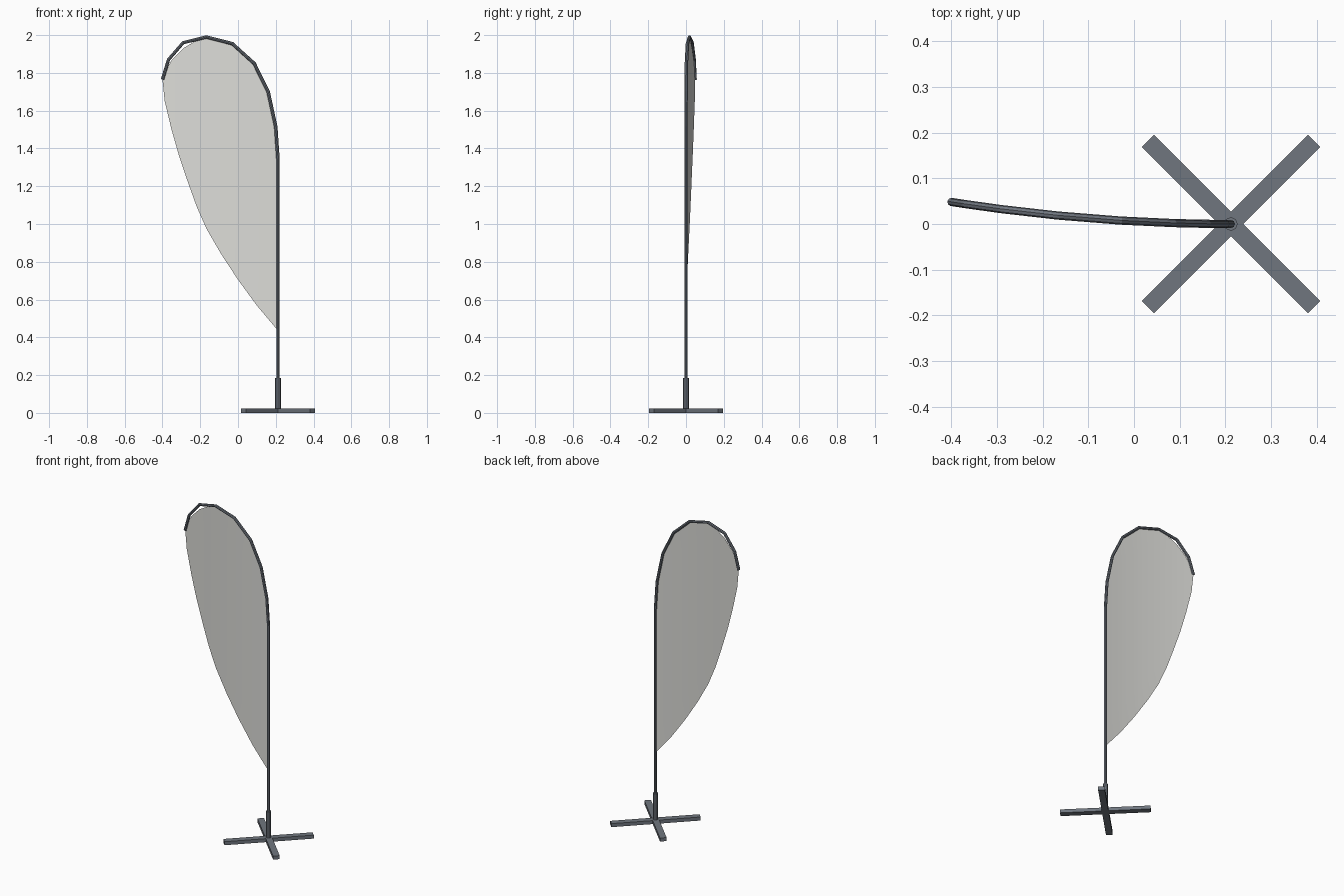
import bpy
import bmesh
import math

cube = bpy.data.objects.get("Cube")
if cube:
    bpy.data.objects.remove(cube, do_unlink=True)

POLE_X = 0.212


def material(name, rgb):
    mat = bpy.data.materials.new(name)
    mat.use_nodes = True
    mat.diffuse_color = (*rgb, 1)
    mat.node_tree.nodes["Principled BSDF"].inputs["Base Color"].default_value = (*rgb, 1)
    return mat


metal = material("slate metal", (0.16, 0.18, 0.21))
cloth = material("off white cloth", (0.72, 0.72, 0.69))


def bow(x):
    """Backward sweep of the flag and pole tip, growing away from the pole."""
    return 0.048 * (max(0, POLE_X - x) / 0.61) ** 2


def height_at(path, x):
    """Linear height along a path of (x, z) points sorted by falling x."""
    for (x0, z0), (x1, z1) in zip(path, path[1:]):
        if x >= x1:
            return z0 + (z1 - z0) * (x0 - x) / (x0 - x1)
    return path[-1][1]


# Pole: straight shaft that bends over at the top
arc = [(POLE_X, 1.34), (0.2, 1.515), (0.16, 1.7), (0.086, 1.85), (-0.03, 1.955),
       (-0.167, 1.99), (-0.29, 1.96), (-0.368, 1.87), (-0.4, 1.765)]
path = [(POLE_X, 0.02)] + arc
curve = bpy.data.curves.new("pole", "CURVE")
curve.dimensions = "3D"
curve.bevel_depth = 0.009
curve.bevel_resolution = 2
curve.use_fill_caps = True
spline = curve.splines.new("POLY")
spline.points.add(len(path) - 1)
for point, (x, z) in zip(spline.points, path):
    point.co = (x, bow(x), z, 1)
spline.use_smooth = False
curve.materials.append(metal)
pole = bpy.data.objects.new("pole", curve)
bpy.context.collection.objects.link(pole)
bpy.context.view_layer.objects.active = pole
pole.select_set(True)
bpy.ops.object.convert(target="MESH")

# Flag: bowed sheet strung between the bent pole and a curved free edge
top_edge = arc[:6] + [(-0.22, 1.972), (-0.29, 1.93), (-0.35, 1.87),
                      (-0.385, 1.81), (-0.4, 1.765)]
free_edge = [(POLE_X, 0.435), (0.1, 0.568), (0, 0.705), (-0.09, 0.842), (-0.167, 0.975),
             (-0.22, 1.095), (-0.27, 1.235), (-0.315, 1.37), (-0.352, 1.5),
             (-0.388, 1.65), (-0.4, 1.765)]
columns = sorted({x for x, z in top_edge + free_edge}, reverse=True)
ROWS = 8
bm = bmesh.new()
grid = []
for x in columns:
    low, high = height_at(free_edge, x), height_at(top_edge, x)
    grid.append([bm.verts.new((x, bow(x), low + (high - low) * i / ROWS))
                 for i in range(ROWS + 1)])
for a, b in zip(grid, grid[1:]):
    for i in range(ROWS):
        bm.faces.new((a[i], a[i + 1], b[i + 1], b[i]))
bmesh.ops.remove_doubles(bm, verts=bm.verts, dist=0.0005)
bmesh.ops.recalc_face_normals(bm, faces=bm.faces)
if sum(f.normal.y for f in bm.faces) > 0:
    bmesh.ops.reverse_faces(bm, faces=bm.faces)
for face in bm.faces:
    face.smooth = True
mesh = bpy.data.meshes.new("flag")
bm.to_mesh(mesh)
bm.free()
mesh.materials.append(cloth)
flag = bpy.data.objects.new("flag", mesh)
bpy.context.collection.objects.link(flag)

# Sleeve holding the pole
bpy.ops.mesh.primitive_cylinder_add(vertices=8, radius=0.015, depth=0.17,
                                    location=(POLE_X, 0, 0.1))
sleeve = bpy.context.object
sleeve.name = "sleeve"
sleeve.data.materials.append(metal)

# Crossed base bars
for name, turn in (("base_bar_a", 45), ("base_bar_b", -45)):
    bpy.ops.mesh.primitive_cube_add(size=1, location=(POLE_X, 0, 0.011),
                                    rotation=(0, 0, math.radians(turn)))
    bar = bpy.context.object
    bar.name = name
    bar.scale = (0.515, 0.038, 0.022)
    bar.data.materials.append(metal)
